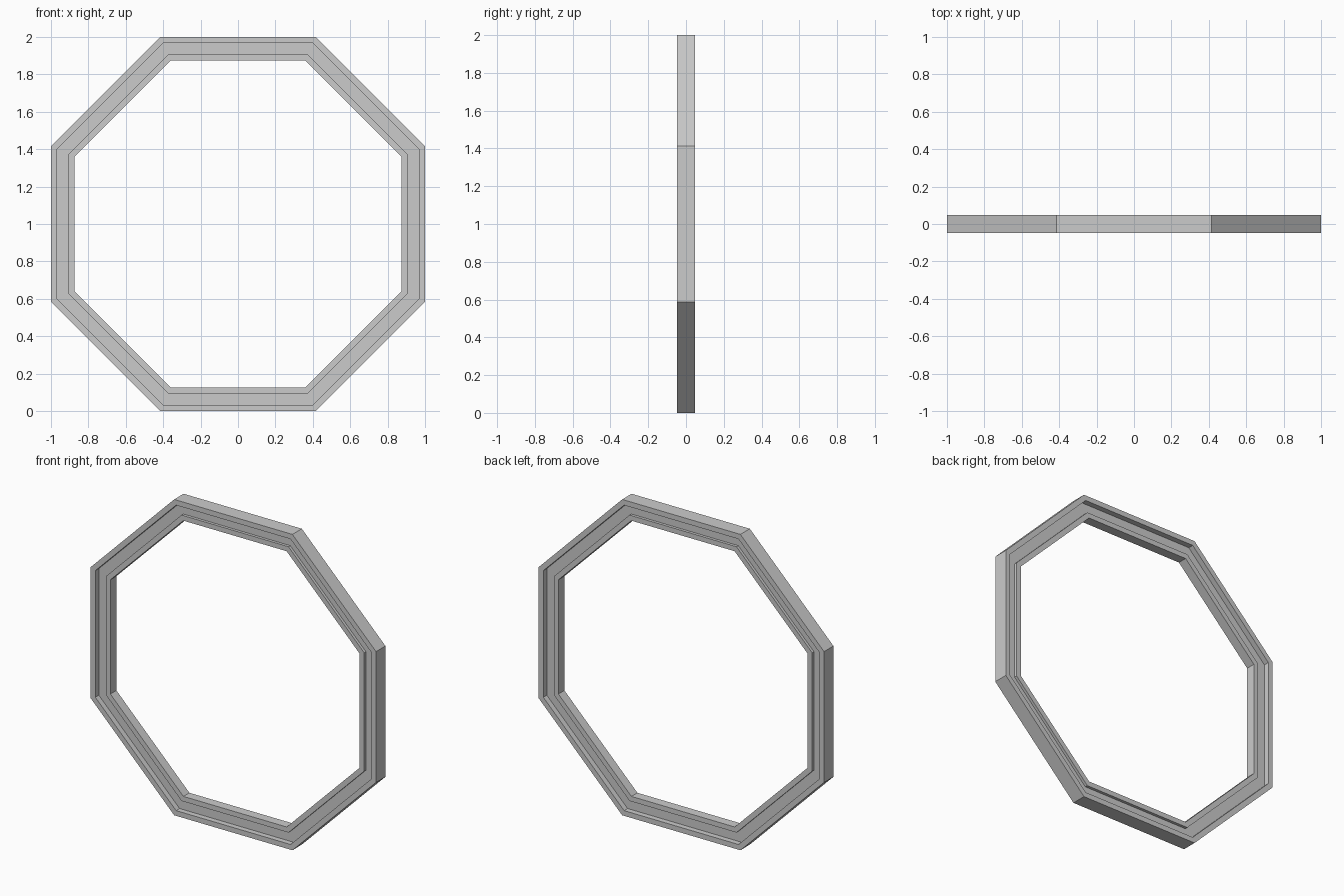
import bpy
import bmesh
from math import cos, sin, pi

cube = bpy.data.objects.get("Cube")
if cube:
    bpy.data.objects.remove(cube, do_unlink=True)

SIDES = 8

# Single grey material
grey = bpy.data.materials.new("plain grey")
grey.use_nodes = True
colour = (0.6, 0.6, 0.6, 1)
grey.diffuse_color = colour
grey.node_tree.nodes["Principled BSDF"].inputs["Base Color"].default_value = colour

# Front half of the cross-section: (apothem, half depth), outer rim to inner rim
front = [(1.0, 0.047), (0.967, 0.047), (0.967, 0.012),
         (0.905, 0.012), (0.905, 0.03), (0.873, 0.03)]
# Mirror it to get the back half
section = [(r, -d) for r, d in front] + [(r, d) for r, d in reversed(front)]


def octagon_frame(name, profile):
    """Sweep the profile around an upright octagon with mitred corners."""
    bm = bmesh.new()
    rings = []
    for i in range(SIDES):
        angle = (i + 0.5) * 2 * pi / SIDES
        miter = 1 / cos(pi / SIDES)
        rings.append([bm.verts.new((r * miter * cos(angle), y,
                                    1 + r * miter * sin(angle)))
                      for r, y in profile])
    n = len(profile)
    for i in range(SIDES):
        a, b = rings[i], rings[(i + 1) % SIDES]
        for j in range(n):
            k = (j + 1) % n
            bm.faces.new((a[j], a[k], b[k], b[j]))
    bmesh.ops.recalc_face_normals(bm, faces=bm.faces)
    mesh = bpy.data.meshes.new(name)
    bm.to_mesh(mesh)
    bm.free()
    mesh.materials.append(grey)
    obj = bpy.data.objects.new(name, mesh)
    bpy.context.collection.objects.link(obj)
    return obj


# Grooved octagonal frame
octagon_frame("octagonal_frame", section)
